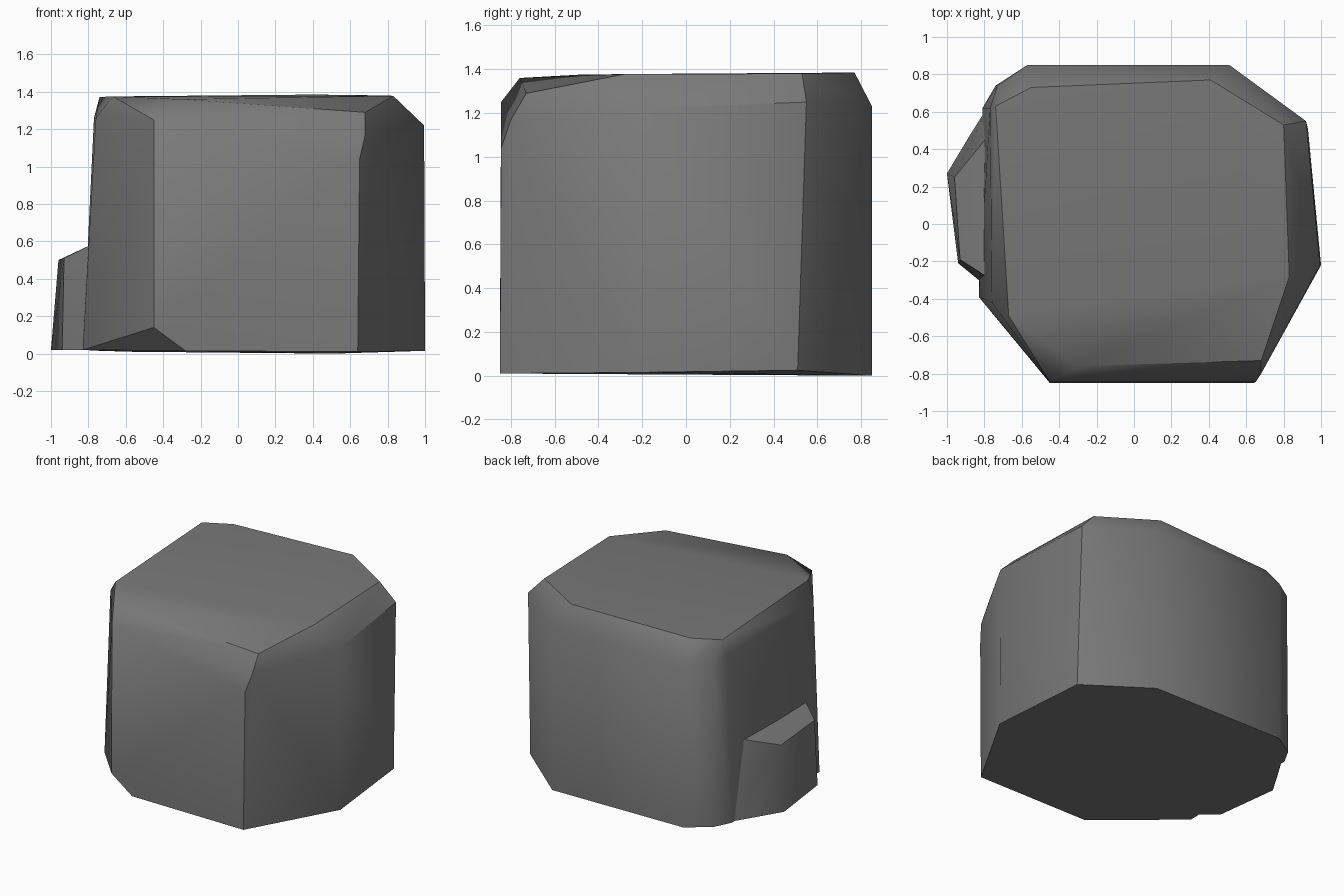
import bpy, bmesh, math

if "Cube" in bpy.data.objects:
    bpy.data.objects.remove(bpy.data.objects["Cube"])

stone = bpy.data.materials.new("stone grey")
stone.diffuse_color = (0.19, 0.19, 0.19, 1)
stone.use_nodes = True
stone.node_tree.nodes["Principled BSDF"].inputs["Base Color"].default_value = stone.diffuse_color


def hull(name, *rings):
    """Faceted stone: the convex skin around a stack of outline rings."""
    bm = bmesh.new()
    verts = [bm.verts.new(p) for ring in rings for p in ring]
    res = bmesh.ops.convex_hull(bm, input=verts)
    inside = [v for v in bm.verts if not v.link_faces]
    bmesh.ops.delete(bm, geom=inside, context='VERTS')
    bmesh.ops.dissolve_limit(bm, angle_limit=math.radians(0.7),
                             verts=bm.verts, edges=bm.edges)
    bmesh.ops.recalc_face_normals(bm, faces=bm.faces)
    mesh = bpy.data.meshes.new(name)
    bm.to_mesh(mesh)
    bm.free()
    mesh.materials.append(stone)
    ob = bpy.data.objects.new(name, mesh)
    bpy.context.collection.objects.link(ob)
    bpy.ops.object.select_all(action='DESELECT')
    ob.select_set(True)
    bpy.context.view_layer.objects.active = ob
    bpy.ops.object.shade_smooth_by_angle(angle=math.radians(40))
    return ob


# Main block: base outline, shoulder outline, worn top outline
base = [(-0.28, -0.85, 0.015), (0.64, -0.85, 0.01), (1.0, -0.22, 0.015),
        (0.93, 0.51, 0.025), (0.51, 0.85, 0.0), (-0.57, 0.85, 0.01),
        (-0.74, 0.74, 0.015), (-0.81, 0.62, 0.02), (-0.83, -0.39, 0.02),
        (-0.45, -0.85, 0.14)]
shoulder = [(-0.45, -0.845, 1.25), (0.65, -0.845, 1.04), (0.68, -0.80, 1.17),
            (0.995, -0.22, 1.22), (0.92, 0.55, 1.25), (0.51, 0.85, 1.23),
            (-0.57, 0.85, 1.22), (-0.73, 0.74, 1.23), (-0.77, 0.62, 1.26),
            (-0.76, -0.42, 1.26)]
top = [(-0.67, -0.49, 1.375), (-0.30, -0.76, 1.36), (0.68, -0.73, 1.29),
       (0.83, -0.28, 1.378), (0.80, 0.53, 1.38), (0.41, 0.77, 1.385),
       (-0.55, 0.73, 1.372), (-0.74, 0.63, 1.372)]
hull("boulder_body", base, shoulder, top)

# Low ledge bulging from the left side, sunk into the block
ledge_base = [(-0.83, -0.30, 0.02), (-0.94, -0.21, 0.02), (-1.0, 0.27, 0.02),
              (-0.88, 0.47, 0.02), (-0.78, 0.63, 0.02), (-0.70, -0.28, 0.02)]
ledge_top = [(-0.79, -0.28, 0.58), (-0.93, -0.19, 0.51),
             (-0.96, 0.25, 0.50), (-0.78, 0.47, 0.58), (-0.70, 0.45, 0.60),
             (-0.70, -0.26, 0.60)]
hull("side_ledge", ledge_base, ledge_top)
